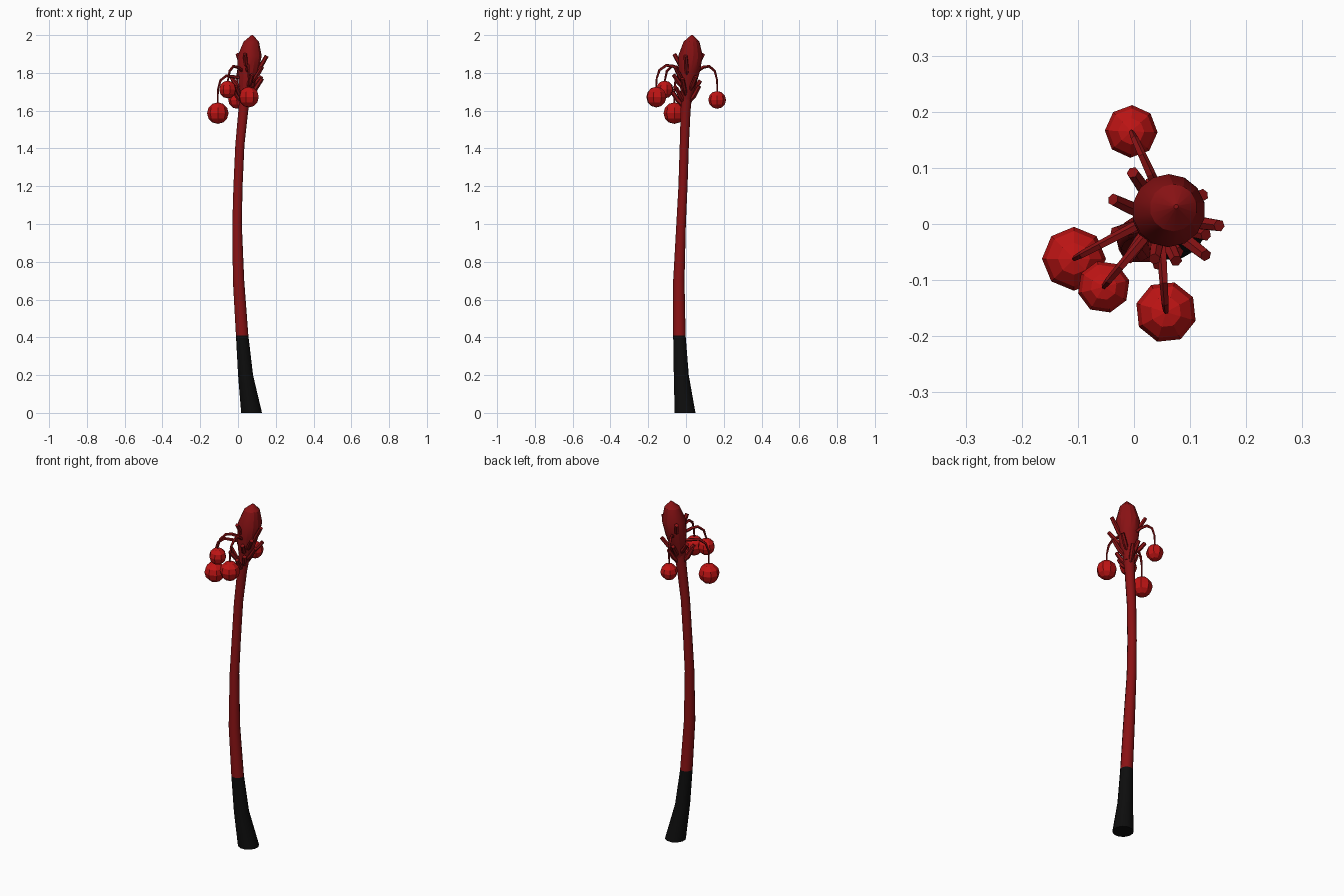
import bpy, bmesh, math
from mathutils import Vector, Matrix

cube = bpy.data.objects.get("Cube")
if cube:
    bpy.data.objects.remove(cube, do_unlink=True)


def material(name, rgb):
    m = bpy.data.materials.new(name)
    m.use_nodes = True
    m.diffuse_color = (*rgb, 1)
    m.node_tree.nodes["Principled BSDF"].inputs["Base Color"].default_value = (*rgb, 1)
    return m


BLACK = material("charred black", (0.004, 0.004, 0.004))
DARK_RED = material("dark red bark", (0.25, 0.006, 0.007))
RED = material("bright red fruit", (0.52, 0.007, 0.007))


def finish(name, bm, mats, angle=None):
    bmesh.ops.recalc_face_normals(bm, faces=bm.faces)
    me = bpy.data.meshes.new(name)
    bm.to_mesh(me)
    bm.free()
    for m in mats:
        me.materials.append(m)
    ob = bpy.data.objects.new(name, me)
    bpy.context.collection.objects.link(ob)
    if angle:
        bpy.ops.object.select_all(action='DESELECT')
        bpy.context.view_layer.objects.active = ob
        ob.select_set(True)
        bpy.ops.object.shade_smooth_by_angle(angle=math.radians(angle))
    return ob


def tube(bm, points, radii, sides, level=False):
    """Skin rings along a path; level keeps every ring horizontal."""
    pts = [Vector(p) for p in points]
    rings = []
    for i, (p, r) in enumerate(zip(pts, radii)):
        d = pts[min(i + 1, len(pts) - 1)] - pts[max(i - 1, 0)]
        if level:
            u, v = Vector((1, 0, 0)), Vector((0, 1, 0))
        else:
            side = Vector((-pts[-1].y + pts[0].y, pts[-1].x - pts[0].x, 0))
            u = side.normalized()
            v = d.normalized().cross(u)
        rings.append([bm.verts.new(p + r * (u * math.cos(a) + v * math.sin(a)))
                      for a in (math.tau * (k + 0.5) / sides for k in range(sides))])
    for a, b in zip(rings, rings[1:]):
        for k in range(sides):
            bm.faces.new((a[k], a[(k + 1) % sides], b[(k + 1) % sides], b[k]))
    bm.faces.new(rings[0][::-1])
    bm.faces.new(rings[-1])


# Curved trunk with a charred base
path = [(0.072, -0.005, 0, 0.057), (0.040, -0.025, 0.2, 0.041), (0.022, -0.035, 0.41, 0.034),
        (0.003, -0.038, 0.7, 0.031), (-0.005, -0.026, 1.0, 0.026), (0.0, -0.016, 1.2, 0.025),
        (0.010, -0.009, 1.42, 0.025), (0.028, -0.002, 1.6, 0.027), (0.042, 0.005, 1.72, 0.032)]
bm = bmesh.new()
tube(bm, [p[:3] for p in path], [p[3] for p in path], 12, level=True)
for f in bm.faces:
    f.material_index = 0 if f.calc_center_median().z < 0.4 else 1
finish("trunk", bm, [BLACK, DARK_RED], 35)

# Bulb-shaped crown
bulb = [(0.040, 0.004, 1.66, 0.026), (0.046, 0.010, 1.74, 0.044), (0.054, 0.017, 1.81, 0.057),
        (0.062, 0.024, 1.89, 0.065), (0.070, 0.029, 1.965, 0.042), (0.075, 0.031, 2.0, 0.004)]
bm = bmesh.new()
tube(bm, [p[:3] for p in bulb], [p[3] for p in bulb], 14, level=True)
finish("crown_bulb", bm, [DARK_RED], 25)

# Cut leaf stubs around the crown: heading in degrees, base height, reach, rise
stubs = [(-8, 1.74, 0.108, 0.15), (-38, 1.72, 0.108, 0.11), (28, 1.69, 0.095, 0.09),
         (-65, 1.70, 0.082, 0.09), (-100, 1.79, 0.080, 0.11), (-125, 1.65, 0.080, 0.08),
         (155, 1.69, 0.085, 0.09), (125, 1.79, 0.092, 0.11), (65, 1.63, 0.075, 0.10),
         (-165, 1.63, 0.068, 0.10), (-15, 1.66, 0.095, 0.11), (95, 1.67, 0.070, 0.09),
         (-80, 1.61, 0.075, 0.09), (-50, 1.63, 0.070, 0.09)]
bm = bmesh.new()
for deg, z, reach, rise in stubs:
    a = math.radians(deg)
    t = (z - 1.6) / 0.3
    base = Vector((0.030 + 0.032 * t, 0.026 * t, z))
    out = Vector((math.cos(a), math.sin(a), 0))
    tube(bm, [base, base + out * reach * 0.6 + Vector((0, 0, rise * 0.5)),
              base + out * reach + Vector((0, 0, rise))], [0.010, 0.013, 0.011], 6)
finish("leaf_stubs", bm, [DARK_RED])

# Hanging fruits on arched stalks: centre, radius, arch height, stalk root
fruits = [((-0.107, -0.062, 1.587), 0.057, 1.785, (0.040, 0.015, 1.77)),
          ((-0.054, -0.112, 1.712), 0.047, 1.835, (0.040, 0.000, 1.80)),
          ((0.057, -0.157, 1.672), 0.055, 1.840, (0.046, 0.010, 1.78)),
          ((-0.005, 0.165, 1.657), 0.047, 1.835, (0.056, 0.030, 1.79))]
for i, (c, r, arch, root) in enumerate(fruits):
    c, root = Vector(c), Vector(root)
    bm = bmesh.new()
    bmesh.ops.create_uvsphere(bm, u_segments=8, v_segments=6, radius=r,
                              matrix=Matrix.Translation(c) @ Matrix.Rotation(0.25 * i, 4, 'Z'))
    finish(f"fruit_{i + 1}", bm, [RED])

    def along(f, z):
        p = root.lerp(c, f)
        return (p.x, p.y, z)
    bm = bmesh.new()
    tube(bm, [root, along(0.45, arch - 0.005), along(0.68, arch), along(0.9, arch - 0.025),
              along(0.99, arch - 0.07), along(1.0, c.z + r * 0.9)],
         [0.010, 0.009, 0.008, 0.007, 0.005, 0.004], 5)
    finish(f"fruit_stalk_{i + 1}", bm, [DARK_RED])
